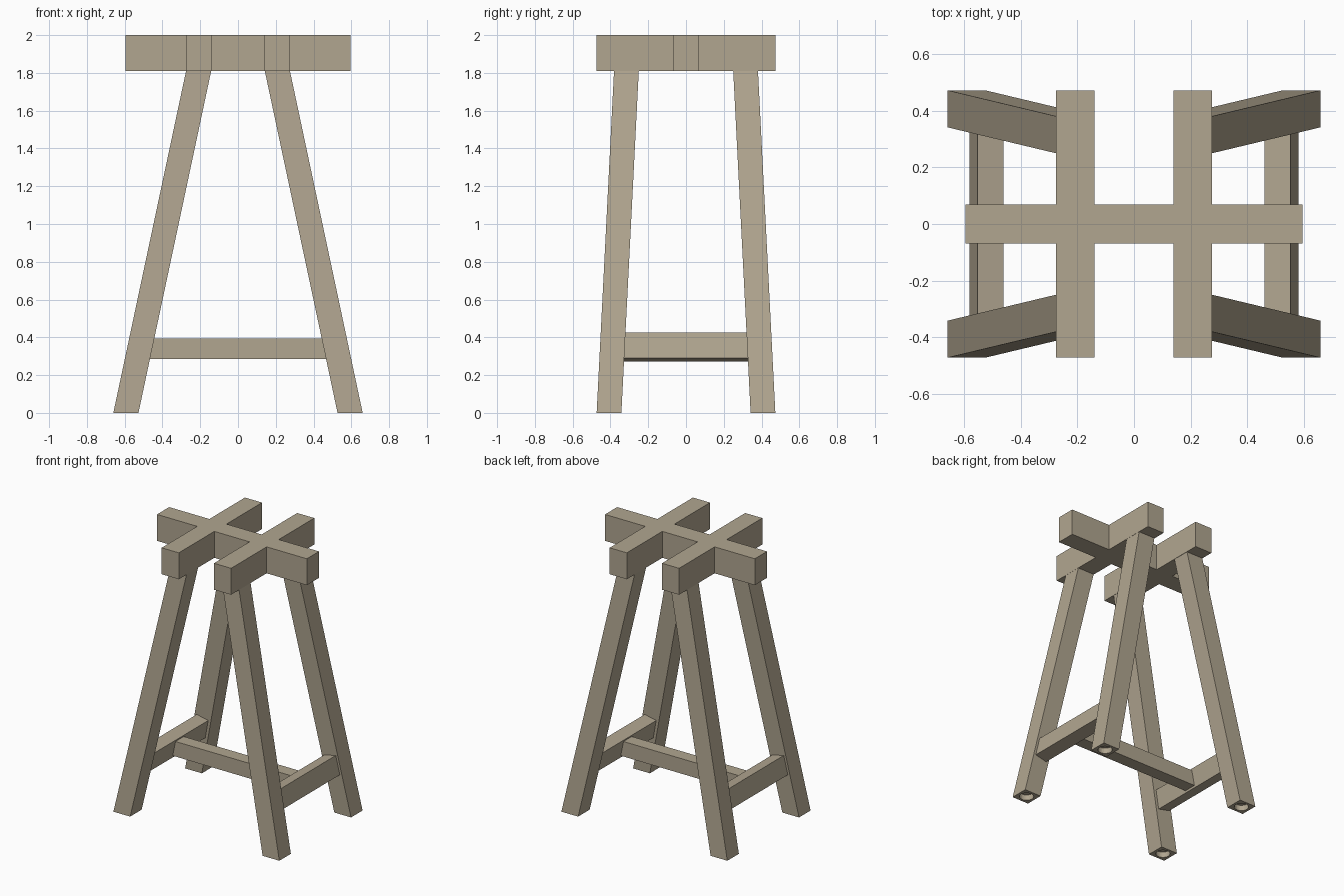
import bpy, bmesh

if "Cube" in bpy.data.objects:
    bpy.data.objects.remove(bpy.data.objects["Cube"])

wood = bpy.data.materials.new("weathered wood")
wood.diffuse_color = (0.44, 0.38, 0.28, 1)
wood.use_nodes = True
wood.node_tree.nodes["Principled BSDF"].inputs["Base Color"].default_value = wood.diffuse_color


def add_object(name, bm):
    bmesh.ops.recalc_face_normals(bm, faces=bm.faces)
    mesh = bpy.data.meshes.new(name)
    bm.to_mesh(mesh)
    bm.free()
    mesh.materials.append(wood)
    obj = bpy.data.objects.new(name, mesh)
    bpy.context.collection.objects.link(obj)
    return obj


def loft(name, start, end):
    """Solid between two matching outlines."""
    bm = bmesh.new()
    a = [bm.verts.new(p) for p in start]
    b = [bm.verts.new(p) for p in end]
    bm.faces.new(a)
    bm.faces.new(b)
    for i in range(len(a)):
        j = (i + 1) % len(a)
        bm.faces.new((a[i], a[j], b[j], b[i]))
    return add_object(name, bm)


def rect(x0, x1, y0, y1, z):
    return [(x0, y0, z), (x1, y0, z), (x1, y1, z), (x0, y1, z)]


# Top frame: one long rail crossed by two rails, from a mirrored quarter outline
quarter = [(0.596, 0.069), (0.276, 0.069), (0.276, 0.473), (0.14, 0.473), (0.14, 0.069)]
half = quarter + [(-x, y) for x, y in reversed(quarter)]
outline = half + [(x, -y) for x, y in reversed(half)]
loft("top_frame", [(x, y, 1.81) for x, y in outline], [(x, y, 2.0) for x, y in outline])

# Splayed legs with a round recess under each foot
for sx, side in ((-1, "left"), (1, "right")):
    for sy, end in ((-1, "front"), (1, "back")):
        leg = loft(f"{end}_{side}_leg",
                   rect(sx * 0.527, sx * 0.66, sy * 0.342, sy * 0.473, 0),
                   rect(sx * 0.142, sx * 0.275, sy * 0.25, sy * 0.381, 1.81))
        bm = bmesh.new()
        bmesh.ops.create_cone(bm, cap_ends=True, segments=24, radius1=0.048,
                              radius2=0.048, depth=0.08)
        cutter = add_object(f"{end}_{side}_foot_cutter", bm)
        cutter.location = (sx * 0.5935, sy * 0.4075, 0)
        cutter.hide_render = True
        cutter.hide_viewport = True
        cut = leg.modifiers.new("foot recess", 'BOOLEAN')
        cut.operation = 'DIFFERENCE'
        cut.solver = 'EXACT'
        cut.object = cutter

    # Side stretcher, tilted with the legs
    section = [(0.462, 0.405), (0.553, 0.425), (0.581, 0.291), (0.49, 0.271)]
    loft(f"{side}_stretcher", [(sx * x, -0.36, z) for x, z in section],
         [(sx * x, 0.36, z) for x, z in section])

# Middle stretcher joining the two side stretchers
loft("middle_stretcher", rect(-0.5, 0.5, -0.047, 0.047, 0.286),
     rect(-0.5, 0.5, -0.047, 0.047, 0.394))
